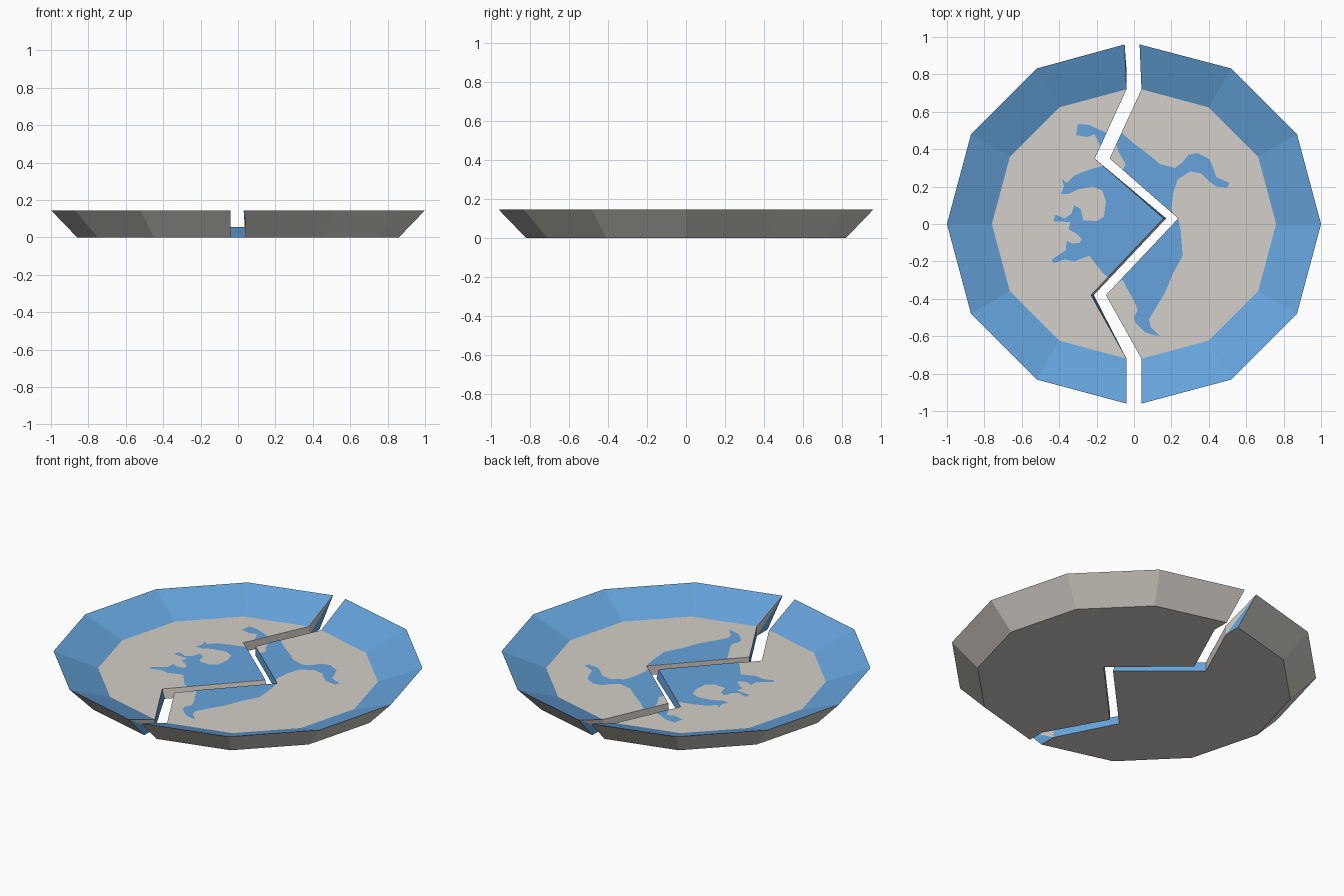
import bpy, bmesh, math

if "Cube" in bpy.data.objects:
    bpy.data.objects.remove(bpy.data.objects["Cube"])


def material(name, rgb):
    lin = [((c / 255 + 0.055) / 1.055) ** 2.4 for c in rgb]
    m = bpy.data.materials.new(name)
    m.diffuse_color = (*lin, 1)
    m.use_nodes = True
    m.node_tree.nodes["Principled BSDF"].inputs["Base Color"].default_value = m.diffuse_color
    return m


BEIGE = material("bare_clay", (212, 207, 200))
BLUE = material("blue_glaze", (101, 164, 220))

SHIFT = 0.04                       # each half is moved this far from the middle
RIM_R, FLOOR_R, BASE_R = 0.96, 0.72, 0.82
RIM_Z, FLOOR_Z = 0.145, 0.055

# zigzag crack, as (x, y) before the halves are moved apart
CRACK = [(0, 0.72), (-0.17, 0.35), (0.197, 0.03), (-0.19, -0.38), (0, -0.72)]


def make_object(name, bm):
    me = bpy.data.meshes.new(name)
    bm.to_mesh(me)
    bm.free()
    me.materials.append(BEIGE)
    me.materials.append(BLUE)
    ob = bpy.data.objects.new(name, me)
    bpy.context.collection.objects.link(ob)
    return ob


def plate_half(name, s):
    bm = bmesh.new()
    dx = s * SHIFT

    def ring(r, z):
        pts = [math.radians(90 - 30 * i) for i in range(7)]
        return [bm.verts.new((s * r * math.cos(a) + dx, r * math.sin(a), z)) for a in pts]

    rim, floor, base = ring(RIM_R, RIM_Z), ring(FLOOR_R, FLOOR_Z), ring(BASE_R, 0)
    rim[0].co.x -= 0.01

    # crack edge along floor and underside; the left half's lower edge juts out a little
    top = [floor[0]] + [bm.verts.new((x + dx, y, FLOOR_Z)) for x, y in CRACK[1:-1]] + [floor[-1]]
    low = []
    for i, (x, y) in enumerate(CRACK):
        jut = 0.015 if s < 0 and i in (2, 3) else 0
        low.append(bm.verts.new((x + dx + jut, y, 0)))

    def face(verts, blue=False):
        bm.faces.new(verts).material_index = int(blue)

    # sloping inside (blue) and outside (bare) walls
    for i in range(6):
        face([rim[i], rim[i + 1], floor[i + 1], floor[i]], True)
        face([rim[i], rim[i + 1], base[i + 1], base[i]])
    # floor and underside
    face(floor + top[-2:0:-1])
    face(base + low[::-1])
    # broken faces of the floor
    for i in range(4):
        face([top[i], top[i + 1], low[i + 1], low[i]], i in (1, 3))
    # broken faces of the rim
    for k in (0, -1):
        face([rim[k], floor[k], low[k]])
        face([rim[k], low[k], base[k]], True)

    bmesh.ops.recalc_face_normals(bm, faces=bm.faces)
    # split the concave floor and underside cleanly
    bmesh.ops.triangulate(bm, faces=[f for f in bm.faces if len(f.verts) > 4])
    return make_object(name, bm)


def painted_patch(name, pts):
    bm = bmesh.new()
    f = bm.faces.new([bm.verts.new((x, y, FLOOR_Z + 0.002)) for x, y in pts])
    f.material_index = 1
    f.normal_update()
    if f.normal.z < 0:
        f.normal_flip()
    bmesh.ops.triangulate(bm, faces=bm.faces[:])
    return make_object(name, bm)


plate_half("plate_left", -1)
plate_half("plate_right", 1)

# painted blue figure, in pieces split by the crack
painted_patch("paint_upper_left", [
    (-.30, .535), (-.24, .53), (-.147, .487), (-.18, .415), (-.21, .48),
    (-.25, .465), (-.31, .475)])

painted_patch("paint_middle_left", [
    (-.165, .311), (-.24, .29), (-.32, .26), (-.36, .22), (-.385, .24), (-.375, .20),
    (-.39, .16), (-.35, .16), (-.30, .185), (-.22, .20), (-.17, .18), (-.15, .12),
    (-.16, .04), (-.20, .015), (-.27, .02), (-.285, .08), (-.32, .10), (-.335, .055),
    (-.37, .03), (-.42, .05), (-.43, .015), (-.34, .01), (-.35, -.03), (-.31, -.05),
    (-.28, -.08), (-.29, -.10), (-.33, -.105), (-.36, -.09), (-.365, -.14), (-.44, -.19),
    (-.43, -.21), (-.37, -.19), (-.32, -.20), (-.24, -.17), (-.20, -.22), (-.16, -.27),
    (-.138, -.283), (.157, .03)])

painted_patch("paint_upper_right", [
    (-.066, .488), (0, .43), (.08, .37), (.14, .32), (.22, .30), (.26, .33), (.29, .37),
    (.34, .38), (.40, .35), (.42, .31), (.44, .25), (.51, .22), (.50, .195), (.44, .20),
    (.40, .23), (.36, .27), (.30, .28), (.235, .24), (.21, .17), (.20, .08), (.21, .053),
    (-.06, .289), (-.045, .32), (-.08, .38), (-.095, .425)])

painted_patch("paint_lower_right", [
    (.237, .03), (.25, -.04), (.26, -.17), (.21, -.26), (.17, -.36), (.11, -.46),
    (.08, -.51), (.09, -.55), (.14, -.60), (.11, -.595), (.06, -.58), (.01, -.53),
    (0, -.50), (.02, -.46), (0, -.41), (-.04, -.34), (-.06, -.30), (-.08, -.306)])
